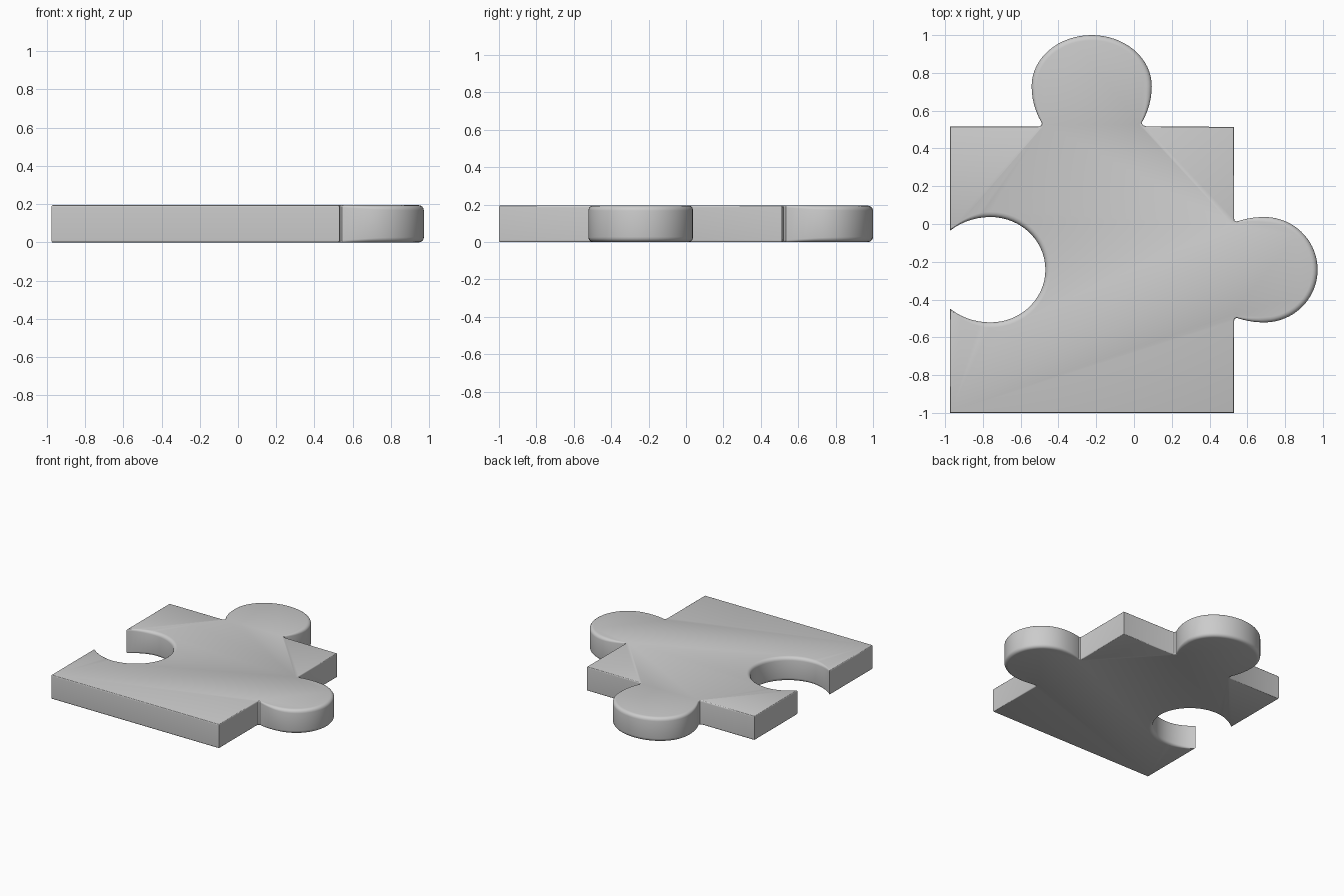
import bpy, bmesh
from math import sin, cos, asin, pi

if "Cube" in bpy.data.objects:
    bpy.data.objects.remove(bpy.data.objects["Cube"])

HEIGHT = 0.195
SOFT, CRISP = 0.028, 0.006   # rounding of the curved and straight edges
STEPS = 44


def lobe(centre, out, half, outer, inner, depth, reverse=False):
    """Oval lobe pointing along out, cut off at depth behind its widest line."""
    end = pi / 2 + asin(depth / inner)
    pts = []
    for i in range(STEPS + 1):
        t = -end + 2 * end * i / STEPS
        u = cos(t) * (outer if cos(t) > 0 else inner)
        v = half * sin(t)
        ramp = min(1, min(i, STEPS - i) / 5)
        pts.append((centre[0] + out[0] * u - out[1] * v,
                    centre[1] + out[1] * u + out[0] * v,
                    CRISP + (SOFT - CRISP) * ramp))
    return pts[::-1] if reverse else pts


def straight(*pts):
    return [(x, y, CRISP) for x, y in pts]


# Outline, counter-clockwise: each point is x, y, edge rounding
outline = (
    straight((-0.975, -1.0), (0.53, -1.0), (0.53, -0.515), (0.533, -0.502))
    + lobe((0.69, -0.242), (1, 0), 0.279, 0.282, 0.36, 0.147)
    + straight((0.533, 0.017), (0.53, 0.030), (0.53, 0.514), (0.065, 0.517), (0.048, 0.522))
    + lobe((-0.224, 0.73), (0, 1), 0.318, 0.27, 0.35, 0.195)
    + straight((-0.490, 0.522), (-0.507, 0.515), (-0.975, 0.515))
    + lobe((-0.76, -0.242), (1, 0), 0.279, 0.291, 0.318, 0.215, reverse=True)
)

# Jigsaw piece: upright walls between two flat caps
bm = bmesh.new()
weight = bm.edges.layers.float.new("bevel_weight_edge")
n = len(outline)
low = [bm.verts.new((x, y, 0)) for x, y, r in outline]
high = [bm.verts.new((x, y, HEIGHT)) for x, y, r in outline]
bm.faces.new(low[::-1])
bm.faces.new(high)
for i in range(n):
    j = (i + 1) % n
    bm.faces.new((low[i], low[j], high[j], high[i]))
    r = min(outline[i][2], outline[j][2])
    for ring in (low, high):
        bm.edges.get((ring[i], ring[j]))[weight] = r / SOFT
bmesh.ops.recalc_face_normals(bm, faces=bm.faces)

mesh = bpy.data.meshes.new("jigsaw_piece")
bm.to_mesh(mesh)
bm.free()
piece = bpy.data.objects.new("jigsaw_piece", mesh)
bpy.context.collection.objects.link(piece)
bpy.context.view_layer.objects.active = piece
piece.select_set(True)

# Soft rims on the knobs and socket, crisp rims on the straight sides
bevel = piece.modifiers.new("rim_rounding", 'BEVEL')
bevel.limit_method = 'WEIGHT'
bevel.width = SOFT
bevel.segments = 4
bevel.use_clamp_overlap = False
bpy.ops.object.modifier_apply(modifier=bevel.name)
bpy.ops.object.shade_smooth_by_angle(angle=0.65)
